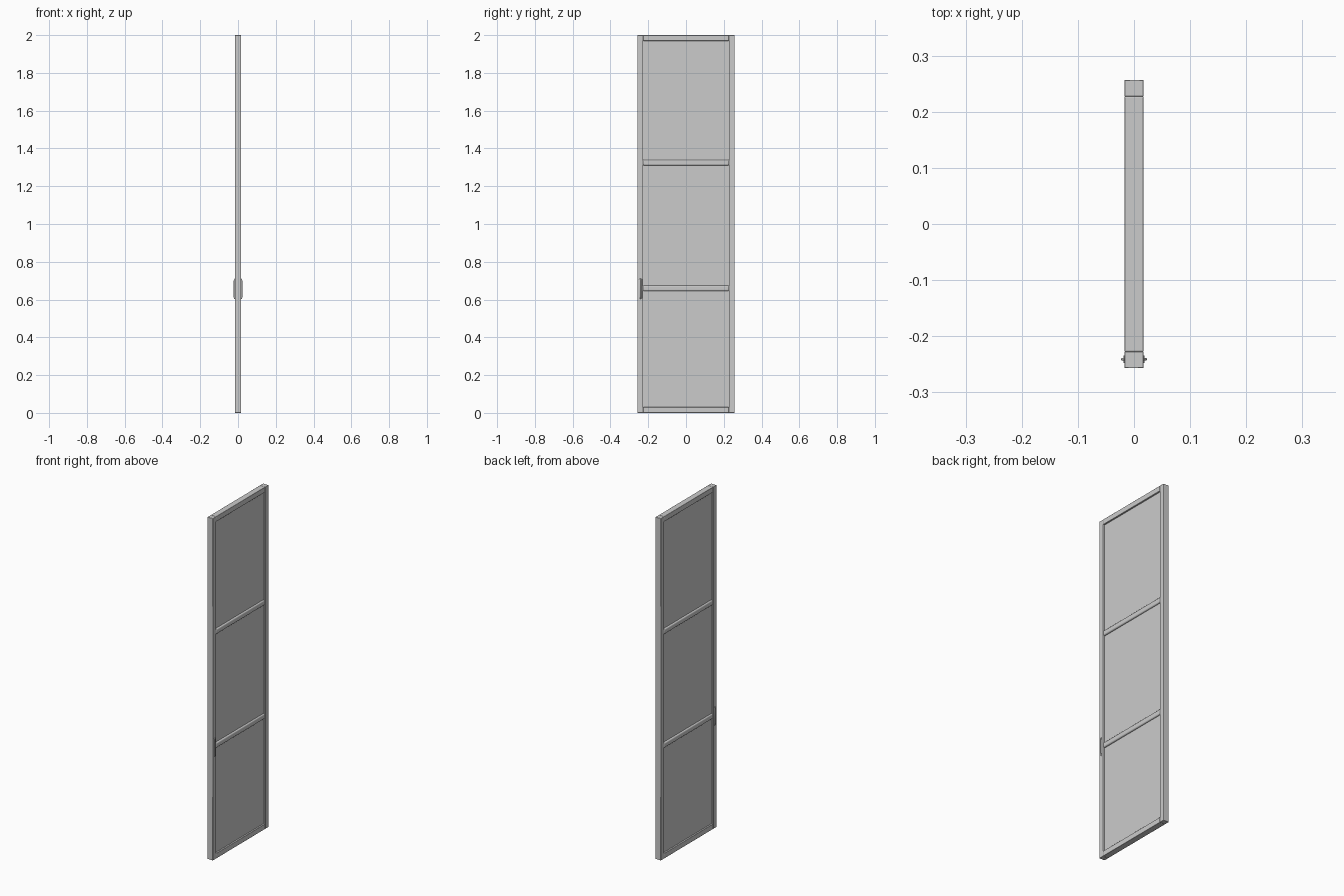
import bpy

if "Cube" in bpy.data.objects:
    bpy.data.objects.remove(bpy.data.objects["Cube"])

W, H, D, T = 0.257, 2.0, 0.0172, 0.03   # half width, height, half depth, frame bar width


def box(name, x0, x1, y0, y1, z0, z1, bevel=0.0, segments=2):
    bpy.ops.mesh.primitive_cube_add(size=1, location=((x0 + x1) / 2, (y0 + y1) / 2, (z0 + z1) / 2))
    ob = bpy.context.object
    ob.name = name
    ob.scale = (x1 - x0, y1 - y0, z1 - z0)
    bpy.ops.object.transform_apply(location=False, rotation=False, scale=True)
    if bevel:
        m = ob.modifiers.new("Bevel", "BEVEL")
        m.width, m.segments = bevel, segments
        bpy.ops.object.shade_smooth_by_angle()
    return ob


# upright stiles on both sides
for side, name in ((-1, "latch_stile"), (1, "hinge_stile")):
    y0, y1 = sorted((side * W, side * (W - T)))
    box(name, -D, D, y0, y1, 0, H, 0.0015)

# top and bottom rails
inner = W - T
box("bottom_rail", -D, D, -inner, inner, 0, T, 0.0015)
box("top_rail", -D, D, -inner, inner, H - T, H, 0.0015)

# two rounded cross rails
for i, z in enumerate((0.66, 1.325)):
    box(f"cross_rail_{i + 1}", -D, D, -inner - 0.001, inner + 0.001, z - 0.015, z + 0.015, 0.007, 4)

# three recessed infill panels
for i, (z0, z1) in enumerate(((T, 0.645), (0.675, 1.31), (1.34, H - T))):
    box(f"panel_{i + 1}", -0.008, 0.008, -inner - 0.002, inner + 0.002, z0 - 0.002, z1 + 0.002)

# slim pull handles on both faces
for side, name in ((-1, "left_pull"), (1, "right_pull")):
    curve = bpy.data.curves.new(name, "CURVE")
    curve.dimensions = "3D"
    curve.bevel_depth, curve.bevel_resolution = 0.0025, 3
    curve.use_fill_caps = True
    spline = curve.splines.new("POLY")
    path = ((0.016, 0.603), (0.0195, 0.607), (0.021, 0.618), (0.021, 0.697), (0.0195, 0.706), (0.016, 0.71))
    spline.points.add(len(path) - 1)
    for p, (x, z) in zip(spline.points, path):
        p.co = (side * x, -0.241, z, 1)
    ob = bpy.data.objects.new(name, curve)
    bpy.context.collection.objects.link(ob)
    # mounting plate
    x0, x1 = sorted((side * 0.016, side * 0.0185))
    box(name + "_plate", x0, x1, -0.248, -0.234, 0.605, 0.708, 0.0008)
